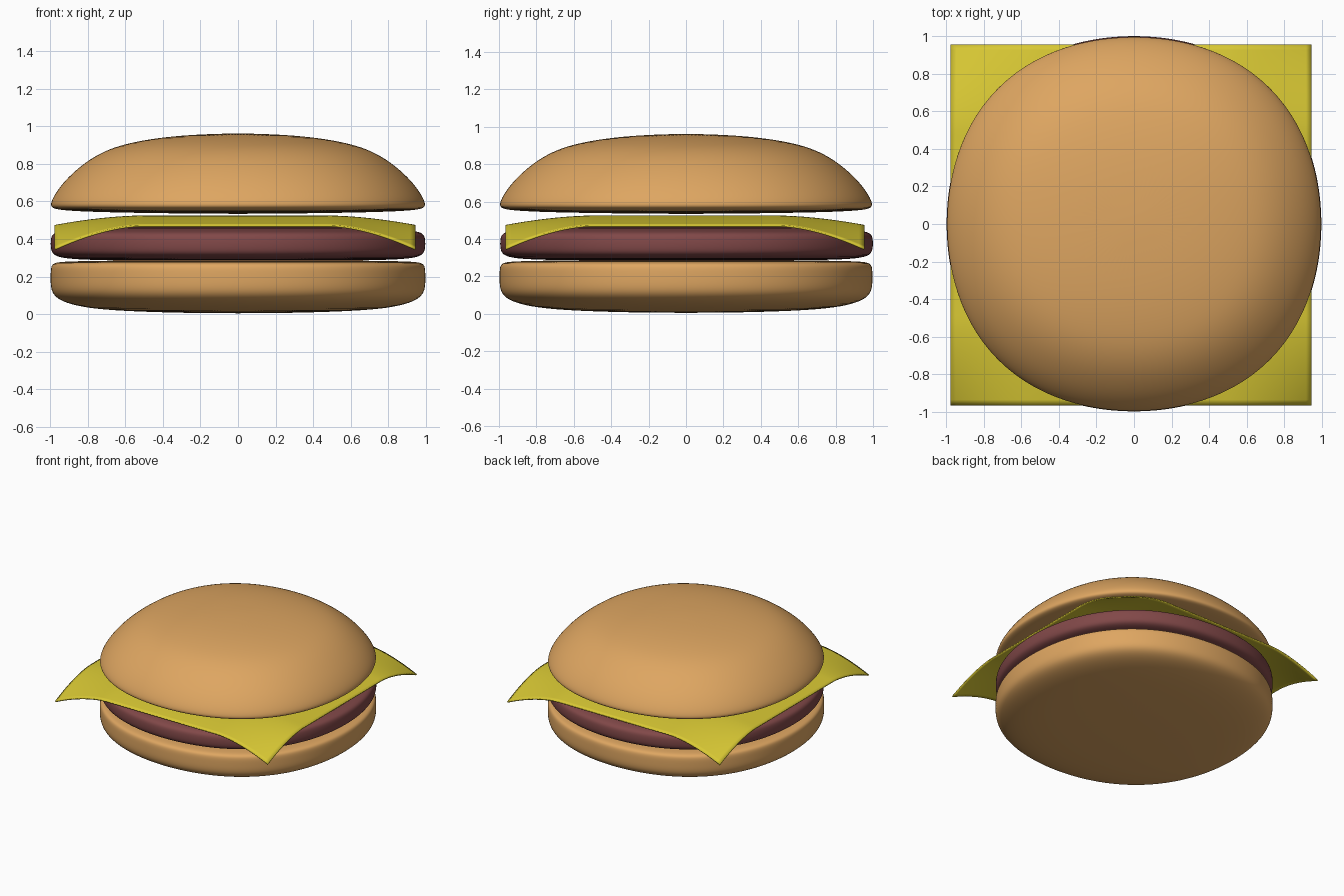
import bpy, bmesh
from math import cos, sin, tau

if "Cube" in bpy.data.objects:
    bpy.data.objects.remove(bpy.data.objects["Cube"])


def material(name, rgb):
    m = bpy.data.materials.new(name)
    m.diffuse_color = (*rgb, 1)
    m.use_nodes = True
    m.node_tree.nodes["Principled BSDF"].inputs["Base Color"].default_value = m.diffuse_color
    return m


def make_object(name, bm, mat):
    bmesh.ops.recalc_face_normals(bm, faces=bm.faces)
    for f in bm.faces:
        f.smooth = True
    me = bpy.data.meshes.new(name)
    bm.to_mesh(me)
    bm.free()
    me.materials.append(mat)
    ob = bpy.data.objects.new(name, me)
    bpy.context.collection.objects.link(ob)
    return ob


def round_part(name, profile, mat, y=0.0, n=64):
    """Revolve (radius, z) points along a slightly squared circle; ends are poles."""
    bm = bmesh.new()
    rings = []
    for r, z in profile[1:-1]:
        ring = []
        for i in range(n):
            a = tau * i / n
            k = r * (1 + 0.0142 * (1 - cos(4 * a)))
            ring.append(bm.verts.new((k * cos(a), k * sin(a) + y, z)))
        rings.append(ring)
    bottom = bm.verts.new((0, y, profile[0][1]))
    top = bm.verts.new((0, y, profile[-1][1]))
    for i in range(n):
        j = (i + 1) % n
        bm.faces.new((bottom, rings[0][j], rings[0][i]))
        bm.faces.new((top, rings[-1][i], rings[-1][j]))
        for a, b in zip(rings, rings[1:]):
            bm.faces.new((a[i], a[j], b[j], b[i]))
    ob = make_object(name, bm, mat)
    sub = ob.modifiers.new("Smooth", 'SUBSURF')
    sub.levels = sub.render_levels = 2
    return ob


bread = material("bread", (0.73, 0.38, 0.12))
meat = material("meat", (0.22, 0.065, 0.065))
yellow = material("cheese", (0.69, 0.58, 0.034))

# Bottom bun: flat top, soft lower edge
round_part("bottom_bun", [
    (0, 0.005), (0.3, 0.007), (0.6, 0.016), (0.8, 0.032), (0.92, 0.06),
    (0.98, 0.095), (0.998, 0.14), (0.998, 0.2), (0.997, 0.255),
    (0.98, 0.274), (0.92, 0.281), (0.7, 0.285), (0.3, 0.288), (0, 0.288)], bread)

# Patty
round_part("patty", [
    (0, 0.284), (0.4, 0.285), (0.75, 0.287), (0.92, 0.295), (0.983, 0.313),
    (0.998, 0.345), (0.998, 0.4), (0.988, 0.43), (0.94, 0.445),
    (0.8, 0.458), (0.5, 0.468), (0, 0.47)], meat, y=0.003)

# Top bun: dome with a tight lower rim
round_part("top_bun", [
    (0, 0.534), (0.4, 0.537), (0.75, 0.543), (0.93, 0.552), (0.99, 0.563),
    (1.0, 0.585), (0.98, 0.632), (0.935, 0.695), (0.875, 0.757),
    (0.79, 0.825), (0.69, 0.878), (0.58, 0.911), (0.43, 0.938),
    (0.25, 0.955), (0, 0.963)], bread)

# Cheese slice: square sheet with drooping corners
bm = bmesh.new()
bmesh.ops.create_grid(bm, x_segments=64, y_segments=64, size=0.96)


def droop(t):
    return max(0.0, (abs(t) - 0.5) / 0.46) ** 1.7


for v in bm.verts:
    sx, sy = droop(v.co.x), droop(v.co.y)
    v.co.z = 0.525 - 0.05 * (sx + sy) - 0.075 * sx * sy
    v.co.x -= 0.015
    v.co.y -= 0.005
cheese = make_object("cheese_slice", bm, yellow)
solid = cheese.modifiers.new("Thickness", 'SOLIDIFY')
solid.thickness = 0.01
solid.offset = -1
bpy.context.view_layer.objects.active = cheese
cheese.select_set(True)
bpy.ops.object.shade_smooth_by_angle()
